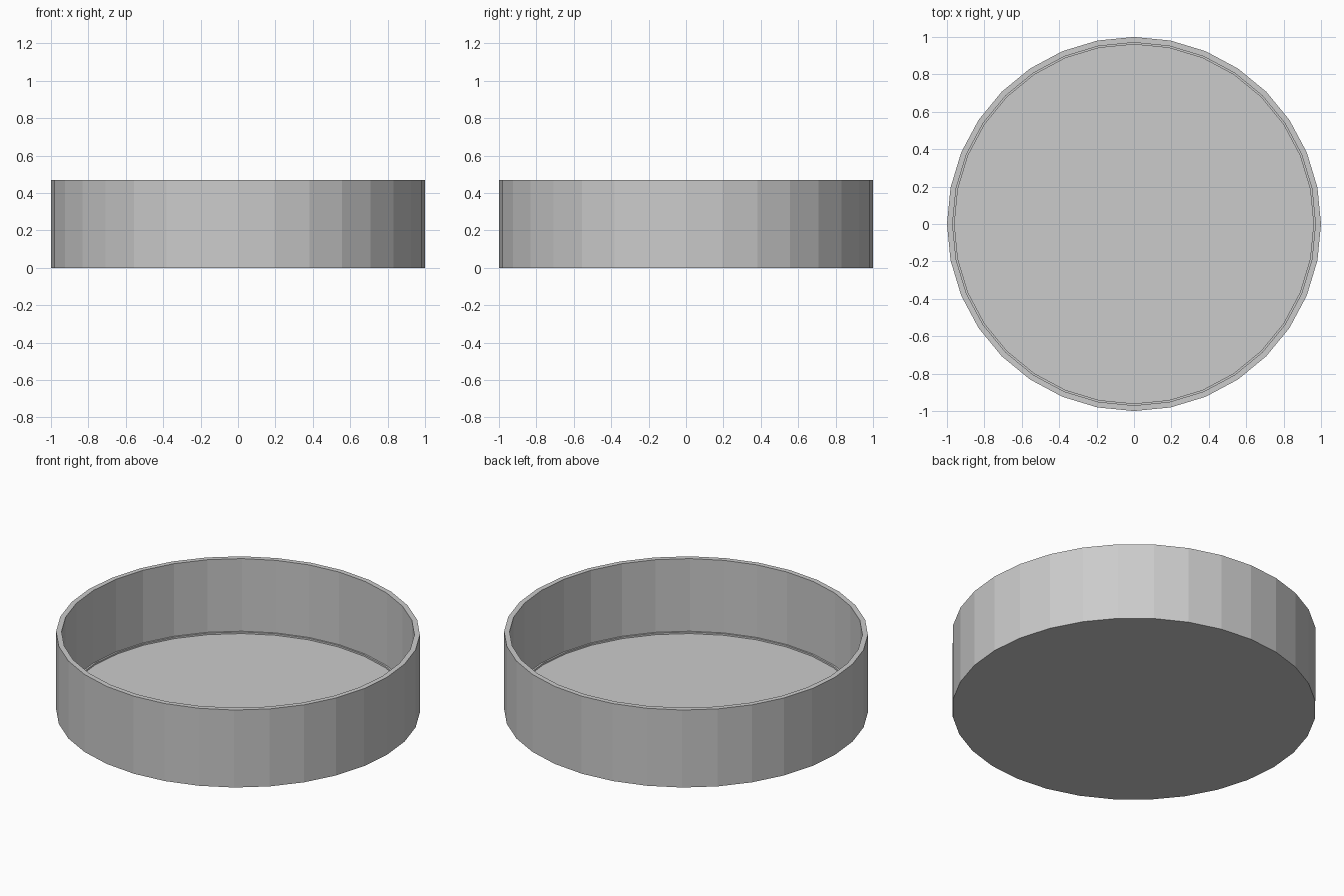
import bpy, bmesh, math

if "Cube" in bpy.data.objects:
    bpy.data.objects.remove(bpy.data.objects["Cube"])

SIDES = 32


def ring(bm, radius, z):
    return [bm.verts.new((radius * math.cos(2 * math.pi * i / SIDES),
                          radius * math.sin(2 * math.pi * i / SIDES), z))
            for i in range(SIDES)]


def lathe(name, profile):
    """Flat-shaded solid of revolution, closed with a cap at both ends."""
    bm = bmesh.new()
    rings = [ring(bm, r, z) for r, z in profile]
    for a, b in zip(rings, rings[1:]):
        for i in range(SIDES):
            j = (i + 1) % SIDES
            bm.faces.new((a[i], a[j], b[j], b[i]))
    bm.faces.new(rings[0][::-1])
    bm.faces.new(rings[-1])
    bmesh.ops.recalc_face_normals(bm, faces=bm.faces)
    mesh = bpy.data.meshes.new(name)
    bm.to_mesh(mesh)
    bm.free()
    obj = bpy.data.objects.new(name, mesh)
    bpy.context.collection.objects.link(obj)
    return obj


# Round open dish: underside, outer wall, rim, inner wall, small ledge, floor
lathe("round_dish", [(1.0, 0.0), (1.0, 0.47), (0.97, 0.47),
                     (0.97, 0.03), (0.96, 0.03), (0.96, 0.02)])
